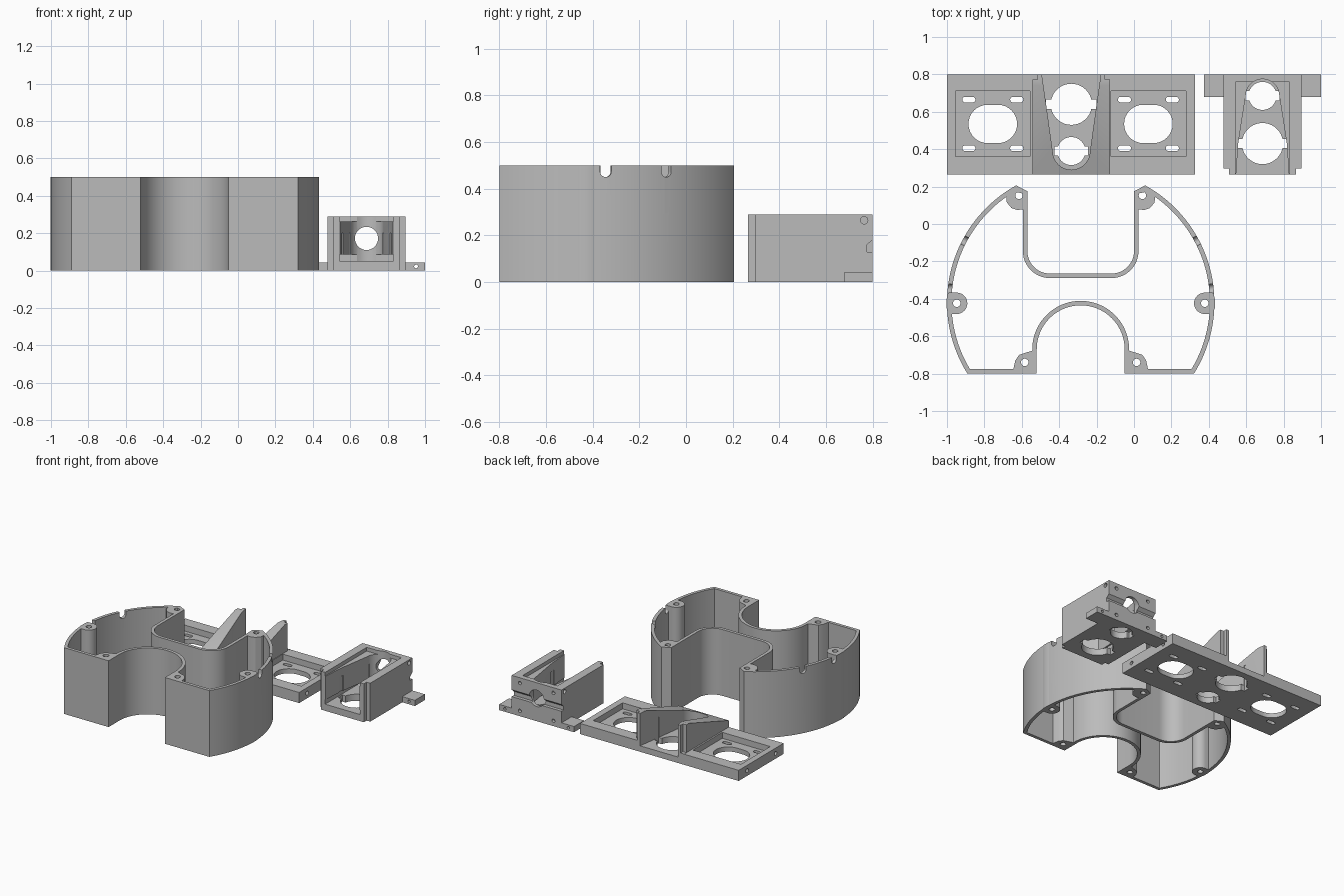
import bpy, bmesh, math
from mathutils import Matrix

if "Cube" in bpy.data.objects:
    bpy.data.objects.remove(bpy.data.objects["Cube"])

grey = bpy.data.materials.new("light_grey")
grey.diffuse_color = (0.5, 0.5, 0.5, 1)
grey.use_nodes = True
grey.node_tree.nodes["Principled BSDF"].inputs["Base Color"].default_value = grey.diffuse_color


# ---------- helpers ----------
def prism(name, pts, a, b, axis='z'):
    """Extrude a 2D profile: axis z uses (x, y), axis x uses (y, z), axis y uses (x, z)."""
    place = {'z': lambda p, h: (p[0], p[1], h),
             'x': lambda p, h: (h, p[0], p[1]),
             'y': lambda p, h: (p[0], h, p[1])}[axis]
    bm = bmesh.new()
    low = [bm.verts.new(place(p, a)) for p in pts]
    top = [bm.verts.new(place(p, b)) for p in pts]
    n = len(pts)
    bm.faces.new(low)
    bm.faces.new(top)
    for i in range(n):
        j = (i + 1) % n
        bm.faces.new((low[i], low[j], top[j], top[i]))
    bmesh.ops.recalc_face_normals(bm, faces=bm.faces)
    me = bpy.data.meshes.new(name)
    bm.to_mesh(me)
    bm.free()
    ob = bpy.data.objects.new(name, me)
    bpy.context.collection.objects.link(ob)
    me.materials.append(grey)
    return ob


def box(name, x0, x1, y0, y1, z0, z1):
    return prism(name, [(x0, y0), (x1, y0), (x1, y1), (x0, y1)], z0, z1)


def arc(cx, cy, r, a0, a1, n=16):
    return [(cx + r * math.cos(math.radians(a0 + (a1 - a0) * i / n)),
             cy + r * math.sin(math.radians(a0 + (a1 - a0) * i / n))) for i in range(n + 1)]


def circle(cx, cy, r, n=32):
    return arc(cx, cy, r, 0, 360, n)[:-1]


def stadium(cx, cy, w, h):
    d = (w - h) / 2
    return arc(cx + d, cy, h / 2, -90, 90) + arc(cx - d, cy, h / 2, 90, 270)


def combine(ob, other, op='DIFFERENCE'):
    m = ob.modifiers.new("b", 'BOOLEAN')
    m.operation, m.object, m.solver = op, other, 'EXACT'
    dg = bpy.context.evaluated_depsgraph_get()
    me = bpy.data.meshes.new_from_object(ob.evaluated_get(dg))
    ob.modifiers.clear()
    ob.data = me
    bpy.data.objects.remove(other)


def cut(ob, pts, a, b, axis='z'):
    combine(ob, prism("cutter", pts, a, b, axis))


def cut_box(ob, *dims):
    combine(ob, box("cutter", *dims))


def lens_hole(ob, cx, cy, r, ear):
    cut(ob, circle(cx, cy, r, 40), -0.1, 0.2)
    cut_box(ob, cx - ear, cx + ear, cy - 0.025, cy + 0.025, -0.1, 0.2)


# ---------- curved housing wall ----------
CX, CY, R = -0.285, -0.42, 0.715


def outline(t):
    """Housing outline, moved inward by t."""
    r = R - t
    a0 = math.degrees(math.asin((-0.38 + t) / r))
    a1 = math.degrees(math.acos((0.345 + 0.4 * t) / r))
    half = arc(0, -0.67, 0.235 + t, 90, 0, 20)
    half.append((0.235 + t, -0.8 + t))
    half += arc(0, CY, r, a0, a1, 36)
    half.append((0.285 + t, 0.175 - t * 0.5))
    half += arc(0.165, -0.145, 0.12 + t, 0, -90, 12)
    other = [(-x, y) for x, y in reversed(half[1:])]
    return [(CX + x, y) for x, y in half + other]


wall = prism("housing_wall", outline(0), 0, 0.5)
cut(wall, outline(0.032), -0.1, 0.012)
cut(wall, outline(0.024), 0.0, 0.6)

# cable notches in the rim
for ang in (6.1, 28, 152, 173.9):
    profile = arc(0, 0.474, 0.024, 180, 360, 12) + [(0.024, 0.6), (-0.024, 0.6)]
    c = prism("cutter", profile, 0.64, 0.78, 'y')
    c.data.transform(Matrix.Translation((CX, CY, 0)) @ Matrix.Rotation(math.radians(ang - 90), 4, 'Z'))
    combine(wall, c)

# screw bosses, mirrored about the housing centre
tip = [(0.285, 0.08), (0.285, 0.175), (0.345, 0.206), (0.40, 0.165), (0.395, 0.115), (0.37, 0.085), (0.34, 0.075)]
front = [(0.235, -0.8), (0.365, -0.8), (0.35, -0.73), (0.33, -0.7), (0.30, -0.69), (0.235, -0.67)]
side = arc(0.663, -0.424, 0.057, 90, 270) + [(0.705, -0.481), (0.717, -0.45), (0.717, -0.4), (0.705, -0.367)]
for s, word in ((-1, "left"), (1, "right")):
    for label, pts, hx, hy in (("rear", tip, 0.33, 0.153), ("front", front, 0.299, -0.74), ("side", side, 0.663, -0.424)):
        b = prism(f"{word}_{label}_boss", [(CX + s * x, y) for x, y in pts], 0, 0.5)
        cut(b, circle(CX + s * hx, hy, 0.02, 20), -0.1, 0.6)

# ---------- mounting plate with two pockets ----------
PX = -0.335
plate = box("mounting_plate", -1.0, 0.325, 0.265, 0.8, 0, 0.08)
for px in (-0.755, 0.077):
    cut_box(plate, px - 0.2, px + 0.2, 0.36, 0.71, 0.035, 0.2)
    cut(plate, stadium(px, 0.535, 0.26, 0.205), -0.1, 0.2)
    for sx in (-0.128, 0.128):
        for sy in (0.405, 0.665):
            cut(plate, stadium(px + sx, sy, 0.07, 0.03), -0.1, 0.2)
for x0, x1 in ((-1.1, -0.965), (0.29, 0.4)):
    for y in (0.36, 0.7):
        cut(plate, circle(y, 0.04, 0.015, 16), x0, x1, 'x')

# wedge-shaped lens cradle on the plate
wedge = prism("cradle", [(0.265, 0.0), (0.8, 0.0), (0.8, 0.29), (0.74, 0.29), (0.265, 0.13)], PX - 0.208, PX + 0.208, 'x')
combine(plate, wedge, 'UNION')
cavity = ([(PX - 0.165, 0.85), (PX - 0.135, 0.64)] + arc(PX, 0.39, 0.1, 180, 360)
          + [(PX + 0.135, 0.64), (PX + 0.165, 0.85)])
cut(plate, cavity, 0.045, 0.5)
for s in (-1, 1):
    a, b = sorted((PX + s * 0.18, PX + s * 0.25))
    cut_box(plate, a, b, 0.772, 0.9, 0.081, 0.5)
lens_hole(plate, PX, 0.64, 0.11, 0.135)
lens_hole(plate, PX, 0.39, 0.075, 0.09)

# ---------- separate lens box ----------
BX = 0.687
lens_box = box("lens_box", BX - 0.208, BX + 0.208, 0.265, 0.8, 0, 0.29)
cavity = ([(BX - 0.145, 0.2), (BX + 0.145, 0.2), (BX + 0.13, 0.43)]
          + arc(BX, 0.685, 0.09, 0, 180) + [(BX - 0.13, 0.43)])
cut(lens_box, cavity, 0.05, 0.5)
cut_box(lens_box, BX - 0.145, BX + 0.145, 0.2, 0.76, 0.262, 0.5)
cut_box(lens_box, BX - 0.145, BX + 0.145, 0.2, 0.76, 0.05, 0.085)
lens_hole(lens_box, BX, 0.43, 0.11, 0.135)
lens_hole(lens_box, BX, 0.685, 0.075, 0.09)
cut(lens_box, circle(BX, 0.172, 0.062), 0.7, 0.9, 'y')
# groove across the back, pin holes and rail notches
cut(lens_box, [(0.775, 0.16), (0.81, 0.19), (0.81, 0.13), (0.775, 0.13)], 0.4, 1.0, 'x')
for s in (-1, 1):
    a, b = sorted((BX + s * 0.17, BX + s * 0.25))
    cut(lens_box, circle(0.763, 0.265, 0.016, 16), a, b, 'x')
    a, b = sorted((BX + s * 0.178, BX + s * 0.25))
    cut_box(lens_box, a, b, 0.2, 0.298, -0.1, 0.5)
    for z in (0.04, 0.25):
        cut(lens_box, circle(BX + s * 0.14, z, 0.013, 16), 0.775, 0.9, 'y')

# mounting ears with screw holes
for s, word in ((-1, "left"), (1, "right")):
    a, b = sorted((BX + s * 0.2, BX + s * 0.313))
    ear = box(f"{word}_ear", a, b, 0.68, 0.8, 0, 0.043)
    cut(ear, circle(BX + s * 0.265, 0.022, 0.01, 16), 0.6, 0.9, 'y')

# ---------- smooth curved faces, keep edges sharp ----------
bpy.ops.object.select_all(action='DESELECT')
for ob in bpy.context.scene.objects:
    ob.select_set(True)
    bpy.context.view_layer.objects.active = ob
bpy.ops.object.shade_smooth_by_angle(angle=math.radians(25))
